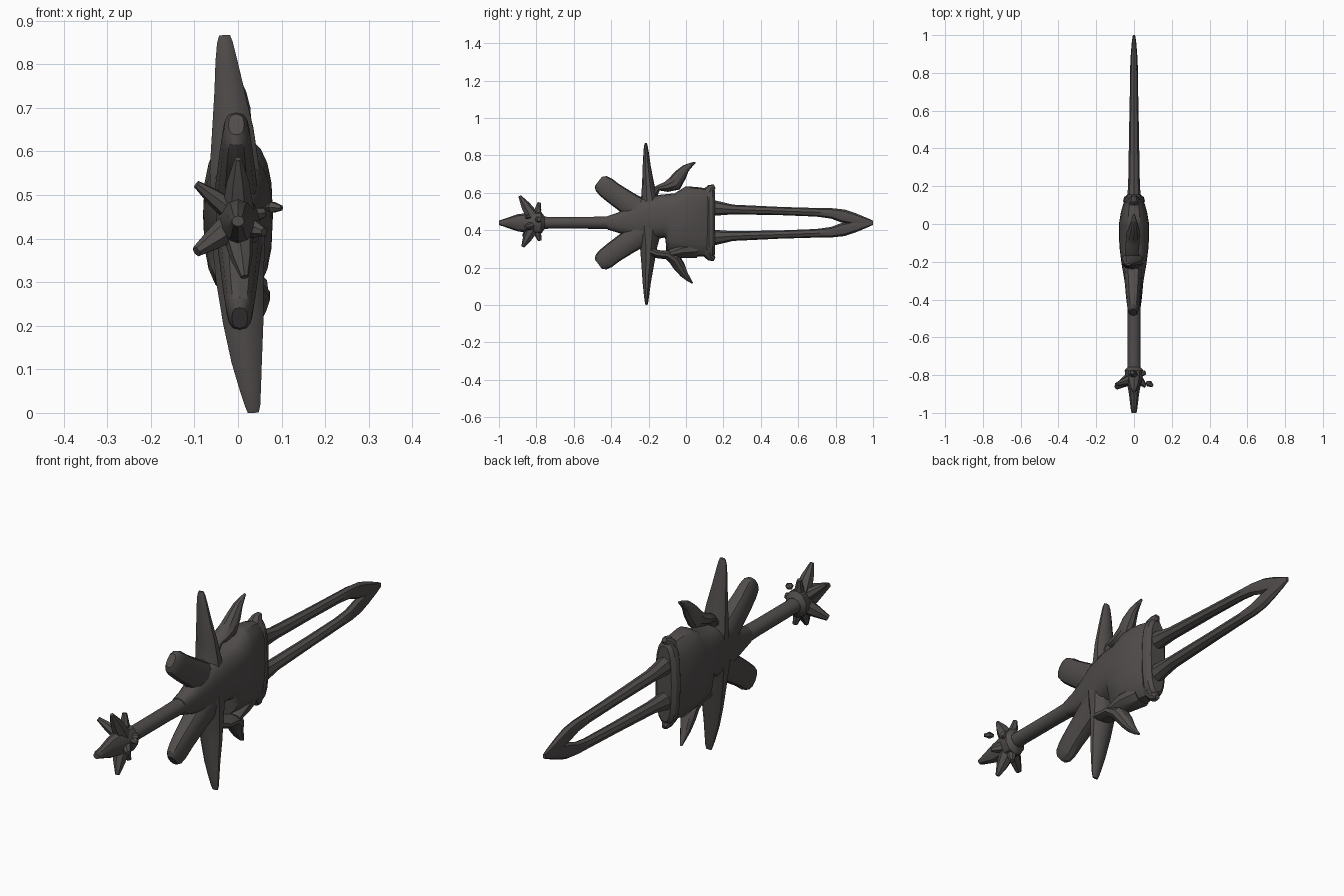
import bpy, bmesh, math
from mathutils import Vector

ZC = 0.44  # height of the weapon's long axis

iron = bpy.data.materials.new("dark_iron")
iron.diffuse_color = (0.08, 0.073, 0.070, 1)


def loft(name, rows, sides=10, power=1.0):
    """Skin rings along a path; row = x, y, z, half width, half depth."""
    bm = bmesh.new()
    pts = [Vector(r[:3]) for r in rows]
    rings = []
    for i, r in enumerate(rows):
        tan = (pts[min(i + 1, len(pts) - 1)] - pts[max(i - 1, 0)]).normalized()
        ref = Vector((1, 0, 0)) if abs(tan.x) < 0.8 else Vector((0, 0, 1))
        wide = tan.cross(ref).normalized()
        deep = wide.cross(tan).normalized()
        ring = []
        for k in range(sides):
            a = 2 * math.pi * k / sides
            c, s = math.cos(a), math.sin(a)
            c = math.copysign(abs(c) ** power, c)
            s = math.copysign(abs(s) ** power, s)
            ring.append(bm.verts.new(pts[i] + wide * c * r[3] + deep * s * r[4]))
        rings.append(ring)
    for a, b in zip(rings, rings[1:]):
        for k in range(sides):
            n = (k + 1) % sides
            bm.faces.new((a[k], a[n], b[n], b[k]))
    bm.faces.new(rings[0])
    bm.faces.new(rings[-1])
    bmesh.ops.recalc_face_normals(bm, faces=bm.faces)
    me = bpy.data.meshes.new(name)
    bm.to_mesh(me)
    bm.free()
    me.materials.append(iron)
    for p in me.polygons:
        p.use_smooth = True
    me.set_sharp_from_angle(angle=math.radians(32))
    ob = bpy.data.objects.new(name, me)
    bpy.context.collection.objects.link(ob)
    return ob


# grip
loft("grip", [(0, -0.80, ZC, .035, .036), (0, -0.72, ZC, .031, .034),
              (0, -0.50, ZC, .032, .034), (0, -0.36, ZC, .036, .036)], 12)

# hilt body, thick in the middle and thin at both ends
loft("hilt_body", [(0, -0.42, .44, .036, .034), (0, -0.36, .44, .055, .042),
                   (0, -0.29, .445, .085, .052), (0, -0.21, .46, .115, .066),
                   (0, -0.13, .475, .115, .076), (0, -0.085, .475, .125, .079),
                   (0, -0.055, .46, .18, .08), (0, 0.00, .45, .185, .08),
                   (0, 0.06, .445, .185, .07), (0, 0.11, .44, .18, .056),
                   (0, 0.145, .44, .175, .042)], 20, 0.8)

# raised collar where the blade starts
loft("collar", [(0, 0.11, ZC, .185, .050), (0, 0.122, ZC, .187, .058),
                (0, 0.142, ZC, .185, .052), (0, 0.155, ZC, .17, .036)], 20, 0.75)

for s, label in ((1, "upper"), (-1, "lower")):
    # blade prong, bending into the shared tip
    loft(label + "_blade_prong",
         [(0, y, ZC + s * d, w, t) for y, d, w, t in (
             (.10, .082, .046, .040), (.16, .078, .040, .034),
             (.25, .071, .026, .030), (.50, .063, .022, .026),
             (.70, .056, .023, .022), (.78, .050, .028, .021),
             (.84, .036, .036, .020), (.90, .020, .032, .017),
             (.96, .007, .021, .012), (1.0, .002, .009, .006))], 8)

    # blunt paddle sweeping back toward the grip
    loft(label + "_paddle",
         [(-s * .004, y, ZC + s * d, w, t) for y, d, w, t in (
             (-.20, .03, .075, .055), (-.31, .105, .062, .045),
             (-.39, .16, .057, .038), (-.43, .192, .056, .033),
             (-.455, .212, .048, .028), (-.468, .222, .030, .018))], 12, 0.8)

    # horn on the collar corner
    loft(label + "_collar_horn",
         [(0, .10, ZC + s * .12, .045, .045), (0, .125, ZC + s * .165, .034, .036),
          (0, .135, ZC + s * .187, .022, .022), (0, .153, ZC + s * .196, .010, .012)], 8)

# tall crossguard spikes, leaning slightly to opposite sides
loft("upper_guard_spike",
     [(0, -.195, .46, .075, .066), (-.008, -.195, .56, .046, .060),
      (-.012, -.203, .65, .032, .050), (-.02, -.210, .74, .022, .036),
      (-.027, -.213, .81, .015, .026), (-.03, -.215, .85, .010, .019),
      (-.031, -.215, .867, .005, .013)], 10)
loft("lower_guard_spike",
     [(0, -.20, .42, .075, .066), (.004, -.200, .31, .046, .058),
      (.012, -.205, .21, .033, .049), (.02, -.210, .12, .022, .037),
      (.029, -.211, .05, .014, .025), (.034, -.211, .015, .009, .018),
      (.035, -.211, 0, .005, .013)], 10)

# hooked claws, arching off the body and leaving a gap beneath
loft("upper_claw",
     [(-.01, -.19, .565, .025, .035), (-.01, -.15, .625, .016, .036),
      (-.008, -.105, .632, .028, .038), (-.005, -.06, .650, .042, .038),
      (0, -.03, .695, .034, .030), (0, .00, .732, .021, .020),
      (0, .03, .752, .011, .011), (0, .05, .763, .004, .005)], 10)
loft("lower_claw",
     [(.02, -.20, .29, .022, .038), (.03, -.15, .272, .022, .045),
      (.03, -.10, .268, .024, .046), (.025, -.06, .245, .034, .042),
      (.015, -.035, .205, .031, .032), (.01, -.01, .165, .021, .022),
      (.005, .015, .136, .012, .012), (0, .034, .118, .004, .005)], 10)
loft("lower_body_link", [(.03, -.09, .272, .022, .042), (.02, -.03, .29, .04, .05),
                         (0, .05, .30, .05, .05)], 10)

# pommel core with its pointed end
loft("pommel", [(0, -1.0, ZC, .012, .014), (0, -.975, ZC, .020, .019),
                (0, -.90, ZC, .046, .028), (0, -.85, ZC, .052, .038),
                (0, -.80, ZC, .062, .050), (0, -.775, ZC, .060, .052),
                (0, -.757, ZC, .034, .036)], 10)

# pommel spikes: root, tip, root radius, tip radius
spikes = [((0, -.82, .47), (.0, -.89, .583), .038, .008),
          ((0, -.82, .41), (.015, -.872, .312), .036, .009),
          ((0, -.80, .47), (-.01, -.785, .548), .026, .010),
          ((0, -.80, .41), (.01, -.782, .345), .026, .010),
          ((-.01, -.81, .43), (-.095, -.865, .370), .036, .013),
          ((-.01, -.82, .46), (-.095, -.850, .525), .028, .009),
          ((.01, -.80, .45), (.060, -.785, .460), .026, .012),
          ((.01, -.81, .43), (.060, -.860, .415), .030, .010)]
for n, (a, b, r0, r1) in enumerate(spikes, 1):
    a, b = Vector(a), Vector(b)
    m = a.lerp(b, 0.55)
    loft("pommel_spike_%d" % n, [(*a, r0, r0), (*m, r0 * .7, r0 * .7), (*b, r1, r1)], 7)

# loose chip beside the pommel
loft("pommel_chip", [(.066, -.835, .470, .006, .006), (.080, -.845, .472, .018, .014),
                     (.100, -.858, .470, .007, .006)], 6)
